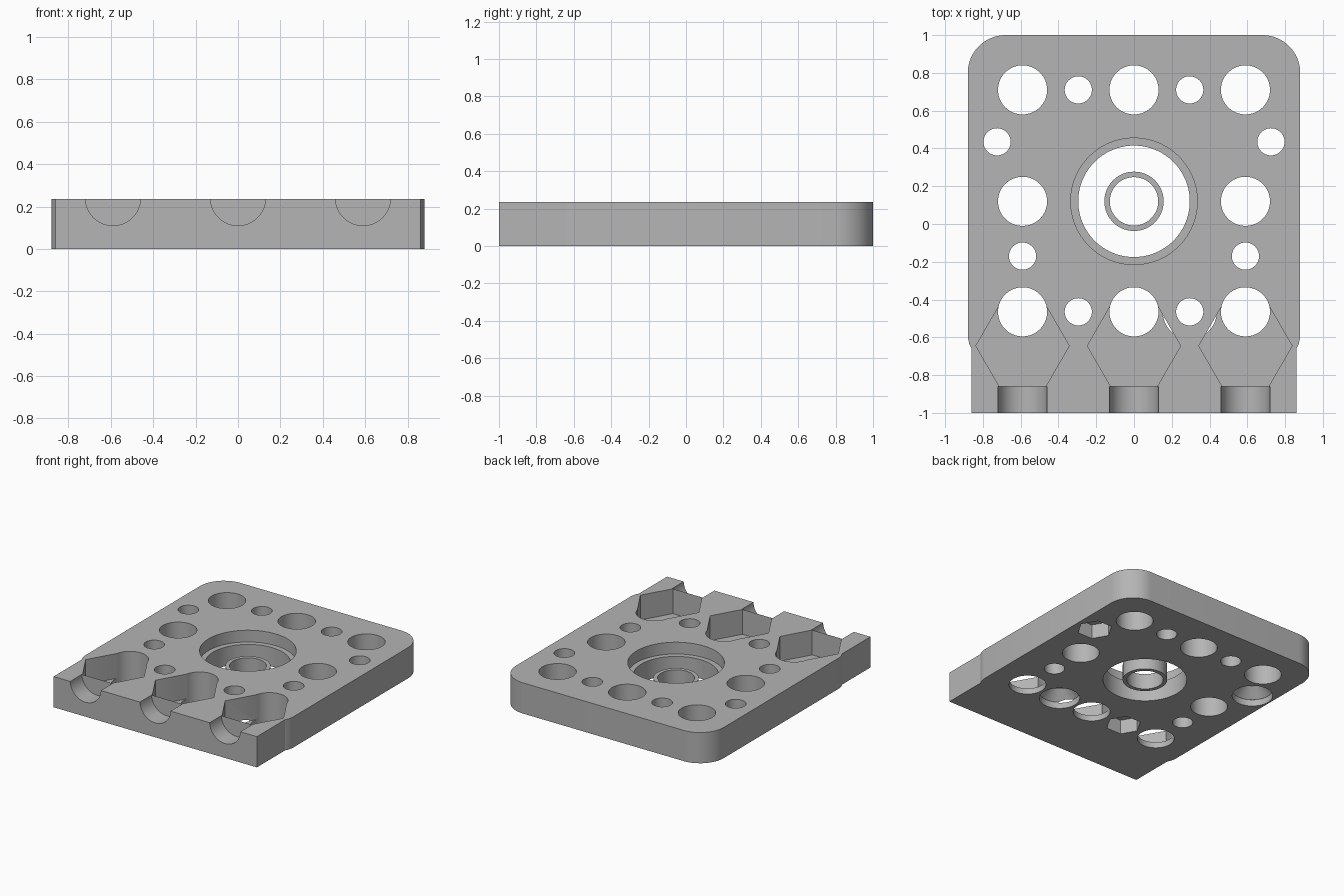
import bpy, bmesh, math
from mathutils import Matrix

if "Cube" in bpy.data.objects:
    bpy.data.objects.remove(bpy.data.objects["Cube"], do_unlink=True)

HEIGHT = 0.235
HOLE, PIN = 0.13, 0.072
COLS = (-0.59, 0, 0.59)

grey = bpy.data.materials.new("light_grey")
grey.use_nodes = True
grey.diffuse_color = (0.46, 0.46, 0.46, 1)
grey.node_tree.nodes["Principled BSDF"].inputs["Base Color"].default_value = grey.diffuse_color


def add_object(name, bm):
    bmesh.ops.recalc_face_normals(bm, faces=bm.faces)
    mesh = bpy.data.meshes.new(name)
    bm.to_mesh(mesh)
    bm.free()
    mesh.materials.append(grey)
    obj = bpy.data.objects.new(name, mesh)
    bpy.context.collection.objects.link(obj)
    return obj


def prism(name, x, y, z0, z1, r, r_top=None, sides=64):
    """Upright cylinder, cone or polygonal prism between two heights."""
    bm = bmesh.new()
    bmesh.ops.create_cone(bm, cap_ends=True, segments=sides, radius1=r,
                          radius2=r if r_top is None else r_top, depth=z1 - z0,
                          matrix=Matrix.Translation((x, y, (z0 + z1) / 2)))
    if sides == 6:  # points of the hexagon lie along x
        have = max(abs(v.co.x - x) for v in bm.verts)
        if have < r * 0.99:
            bmesh.ops.rotate(bm, verts=bm.verts, cent=(x, y, 0),
                             matrix=Matrix.Rotation(math.pi / 6, 3, 'Z'))
    return add_object(name, bm)


def cut(target, cutter):
    cutter.hide_render = True
    mod = target.modifiers.new("cut", 'BOOLEAN')
    mod.operation = 'DIFFERENCE'
    mod.solver = 'EXACT'
    mod.object = cutter
    bpy.context.view_layer.objects.active = target
    bpy.ops.object.modifier_apply(modifier=mod.name)
    bpy.data.objects.remove(cutter, do_unlink=True)


def smooth(obj):
    bpy.ops.object.select_all(action='DESELECT')
    obj.select_set(True)
    bpy.context.view_layer.objects.active = obj
    bpy.ops.object.shade_smooth_by_angle(angle=math.radians(25))


# Plate: rounded back corners, slightly narrower front
half = [(0.86, -1), (0.86, -0.66), (0.872, -0.635), (0.88, -0.6)]
for i in range(17):
    a = math.pi / 2 * i / 16
    half.append((0.68 + 0.2 * math.cos(a), 0.8 + 0.2 * math.sin(a)))
outline = half + [(-x, y) for x, y in reversed(half)]
bm = bmesh.new()
face = bm.faces.new([bm.verts.new((x, y, 0)) for x, y in outline])
ext = bmesh.ops.extrude_face_region(bm, geom=[face])
bmesh.ops.translate(bm, vec=(0, 0, HEIGHT),
                    verts=[v for v in ext["geom"] if isinstance(v, bmesh.types.BMVert)])
plate = add_object("plate", bm)

# Central stepped opening
cut(plate, prism("bore", 0, 0.12, -0.1, 0.4, 0.295, sides=96))
cut(plate, prism("step", 0, 0.12, 0.145, 0.4, 0.335, sides=96))

# Hexagonal pockets and half-round channels along the front
for x in COLS:
    cut(plate, prism("pocket", x, -0.645, 0.045, 0.4, 0.247, sides=6))
    bm = bmesh.new()
    turn = Matrix.Translation((x, -0.98, 0.24)) @ Matrix.Rotation(math.pi / 2, 4, 'X')
    bmesh.ops.create_cone(bm, cap_ends=True, segments=64, radius1=HOLE,
                          radius2=HOLE, depth=0.241, matrix=turn)
    cut(plate, add_object("channel", bm))

# Large and small through holes
for y in (0.71, 0.12, -0.465):
    for x in COLS:
        if x or y != 0.12:
            cut(plate, prism("hole", x, y, -0.1, 0.4, HOLE))
for side in (-1, 1):
    for x, y in ((0.295, 0.71), (0.725, 0.435), (0.59, -0.17), (0.295, -0.465)):
        cut(plate, prism("pin_hole", side * x, y, -0.1, 0.4, PIN, sides=48))

# Underside: two hexagonal recesses and two countersinks
for x, y in ((0.725, 0.435), (-0.295, -0.465)):
    cut(plate, prism("nut_recess", x, y, -0.1, 0.11, 0.125, sides=6))
for x, y in ((-0.725, 0.435), (0.295, -0.465)):
    cut(plate, prism("head_recess", x, y, -0.1, 0.05, 0.143))
    cut(plate, prism("countersink", x, y, 0.049, 0.12, 0.143, PIN))
smooth(plate)

# Loose ring in the central opening
ring = prism("centre_ring", 0, 0.12, 0, 0.12, 0.157)
cut(ring, prism("ring_bore", 0, 0.12, -0.1, 0.4, 0.128))
smooth(ring)
